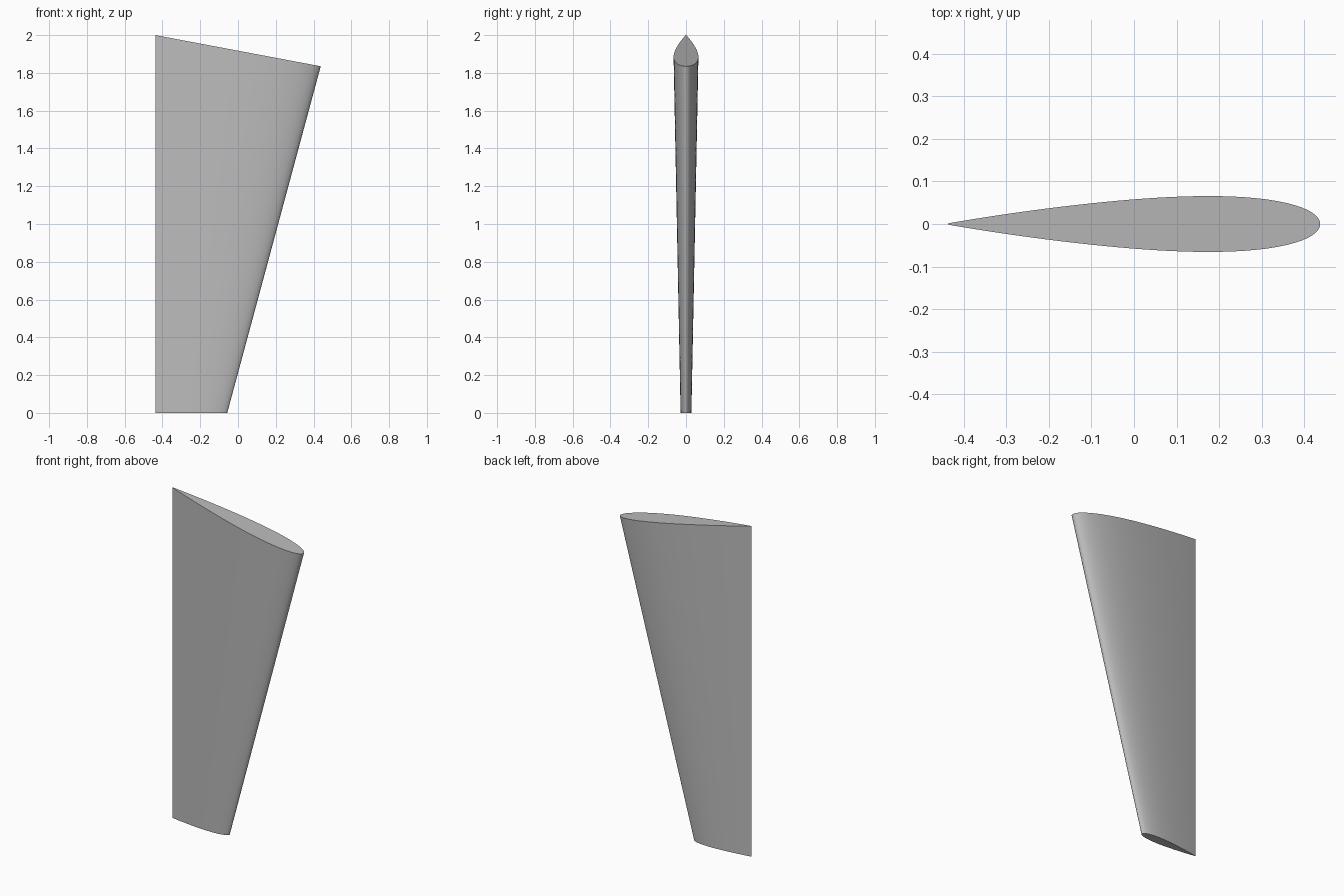
import bpy
import bmesh
import math

cube = bpy.data.objects.get("Cube")
if cube:
    bpy.data.objects.remove(cube, do_unlink=True)

grey = bpy.data.materials.new("plain_grey")
grey.use_nodes = True
colour = (0.5, 0.5, 0.5, 1)
grey.diffuse_color = colour
grey.node_tree.nodes["Principled BSDF"].inputs["Base Color"].default_value = colour

TRAIL_X = -0.438
THICKNESS = 0.15
STEPS = 40


def half_thickness(t):
    """Symmetric airfoil half thickness at chord fraction t."""
    return 5 * THICKNESS * (0.2969 * math.sqrt(t) - 0.126 * t - 0.3516 * t**2
                            + 0.2843 * t**3 - 0.1015 * t**4)


def section(bm, lead_x, lead_z, trail_z):
    """Ring of vertices: trailing edge, front side, nose, back side."""
    chord = lead_x - TRAIL_X
    ring = []
    for i in range(-STEPS, STEPS + 1):
        t = 1 - math.cos(math.pi / 2 * i / STEPS)
        side = 1 if i > 0 else -1
        ring.append(bm.verts.new((lead_x - t * chord,
                                  side * half_thickness(t) * chord,
                                  lead_z + t * (trail_z - lead_z))))
    return ring


# Tapered blade lofted between the small base and the slanted top
bm = bmesh.new()
base = section(bm, -0.057, 0, 0)
top = section(bm, 0.438, 1.835, 2)
for i in range(len(base)):
    j = (i + 1) % len(base)
    bm.faces.new((base[i], base[j], top[j], top[i]))
bm.faces.new(base)
bm.faces.new(top)
bmesh.ops.recalc_face_normals(bm, faces=bm.faces)

mesh = bpy.data.meshes.new("fin_blade")
bm.to_mesh(mesh)
bm.free()
mesh.materials.append(grey)
fin = bpy.data.objects.new("fin_blade", mesh)
bpy.context.collection.objects.link(fin)

# Smooth skin with sharp end caps
bpy.ops.object.select_all(action="DESELECT")
fin.select_set(True)
bpy.context.view_layer.objects.active = fin
bpy.ops.object.shade_smooth_by_angle(angle=math.radians(30))
